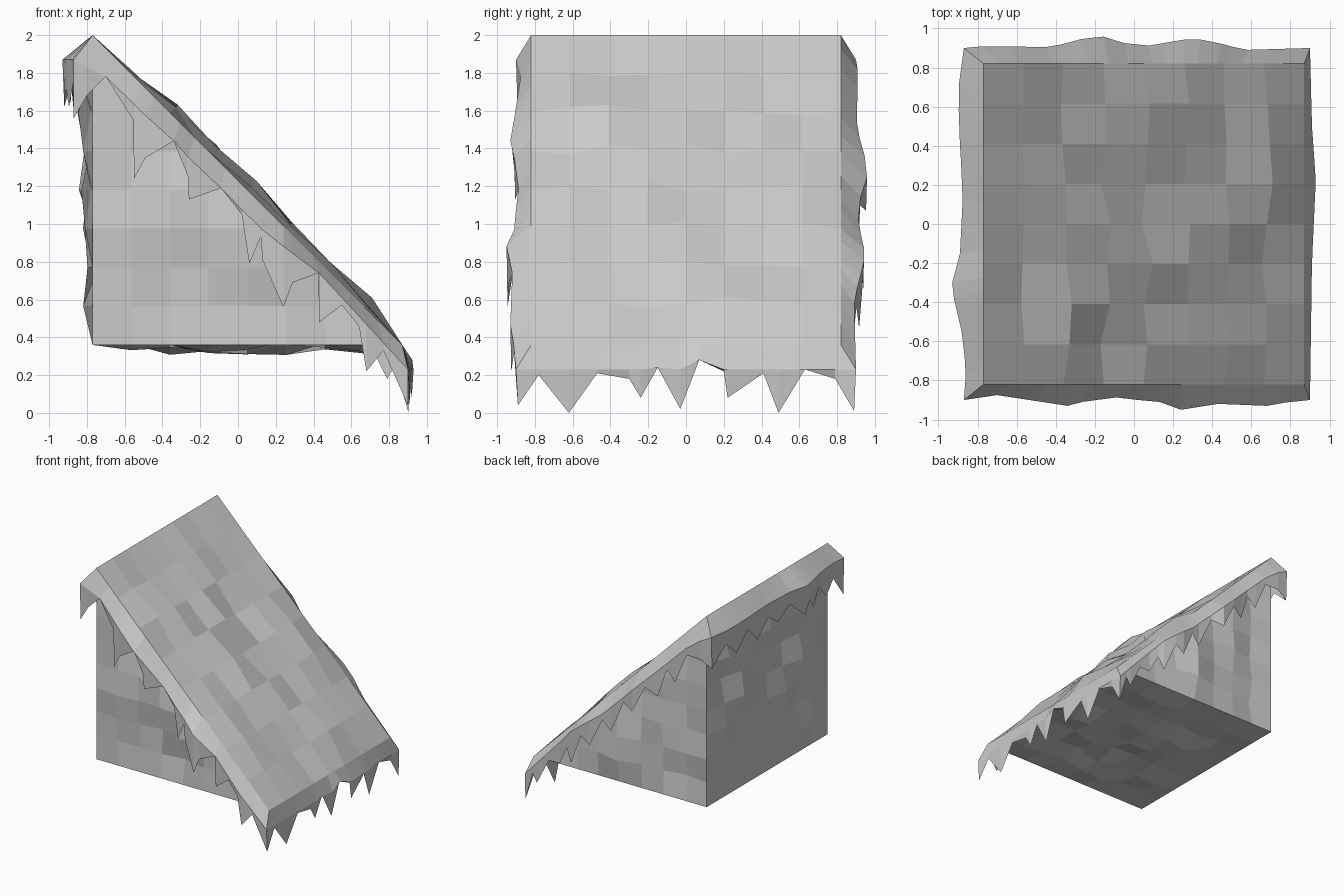
import bpy, bmesh, random
from mathutils import Vector as V

if "Cube" in bpy.data.objects:
    bpy.data.objects.remove(bpy.data.objects["Cube"])

random.seed(11)
N = 8
X0, X1, Y, Z0, Z1 = -0.77, 0.87, 0.82, 0.36, 2.0


def make(name, bm, outward):
    """Finish a panel: weld, face it outward, link it."""
    bmesh.ops.remove_doubles(bm, verts=bm.verts, dist=0.0005)
    bm.normal_update()
    total = sum((f.normal * f.calc_area() for f in bm.faces), V((0, 0, 0)))
    if total.dot(V(outward)) < 0:
        bmesh.ops.reverse_faces(bm, faces=bm.faces)
    me = bpy.data.meshes.new(name)
    bm.to_mesh(me)
    bm.free()
    bpy.context.collection.objects.link(bpy.data.objects.new(name, me))


def panel(name, origin, u, v, outward, low, high, tri=False):
    """Square or triangular grid whose inner points are pushed in and out."""
    bm = bmesh.new()
    o, u, v, n = V(origin), V(u), V(v), V(outward).normalized()
    p = {}
    for i in range(N + 1):
        for j in range(N + 1 - (i if tri else 0)):
            edge = i in (0, N) or j in (0, N) or (tri and i + j == N)
            d = 0 if edge else random.triangular(low, high, 0)
            p[i, j] = bm.verts.new(o + u * i / N + v * j / N + n * d)
    for i in range(N):
        for j in range(N):
            if (i + 1, j + 1) in p:
                bm.faces.new((p[i, j], p[i + 1, j], p[i + 1, j + 1], p[i, j + 1]))
            elif (i + 1, j) in p and (i, j + 1) in p:
                bm.faces.new((p[i, j], p[i + 1, j], p[i, j + 1]))
    make(name, bm, outward)


def skirt(name, a, b, mids, rims, outward):
    """Chamfer strip below edge a-b, then a ragged hanging rim."""
    bm = bmesh.new()
    a, b = V(a), V(b)
    axis = V(mids[-1]) - V(mids[0])
    rows = []
    for m, r in zip(mids, rims):
        t = (V(m) - V(mids[0])).dot(axis) / axis.length_squared
        rows.append([bm.verts.new(q) for q in (a.lerp(b, t), m, r)])
    for s, e in zip(rows, rows[1:]):
        for k in (0, 1):
            bm.faces.new((s[k], e[k], e[k + 1], s[k + 1]))
    make(name, bm, outward)


def curve(points, x):
    """Read a straight-line graph at x."""
    for (xa, ya), (xb, yb) in zip(points, points[1:]):
        if x <= xb:
            return ya + (yb - ya) * (x - xa) / (xb - xa)
    return points[-1][1]


# Rock wedge sides and the sloping top
W, H = X1 - X0, Z1 - Z0
for name, s in (("front_rock", -1), ("back_rock", 1)):
    panel(name, (X0, s * Y, Z0), (W, 0, 0), (0, 0, H), (0, s, 0), -0.05, 0.06, True)
panel("left_rock", (X0, -Y, Z0), (0, 2 * Y, 0), (0, 0, H), (-1, 0, 0), -0.03, 0.09)
panel("bottom_rock", (X0, -Y, Z0), (W, 0, 0), (0, 2 * Y, 0), (0, 0, -1), -0.04, 0.07)
panel("slope_top", (X0, -Y, Z1), (W, 0, -H), (0, 2 * Y, 0), (1, 0, 1), -0.03, 0.07)

# Hanging rims along the two sloping edges: x, z, and how far they bulge
front = [(-.87, 1.56), (-.80, 1.68), (-.70, 1.78), (-.555, 1.55), (-.55, 1.24), (-.49, 1.35),
         (-.34, 1.44), (-.265, 1.25), (-.26, 1.13), (-.09, 1.19), (.02, 1.05), (.06, .79),
         (.12, .93), (.13, .81), (.24, .56), (.29, .69), (.425, .74), (.43, .48),
         (.55, .57), (.64, .46), (.68, .22), (.77, .33), (.90, .04)]
back = [(-.87, 1.60), (-.77, 1.66), (-.64, 1.66), (-.53, 1.40), (-.45, 1.48), (-.37, 1.24),
        (-.27, 1.30), (-.155, 1.07), (-.05, 1.10), (.075, .82), (.15, .90), (.26, .66),
        (.34, .72), (.45, .45), (.50, .56), (.58, .40), (.68, .40), (.79, .18),
        (.83, .25), (.90, .01)]
front_out = [(-.87, .90), (-.7, .875), (-.34, .93), (-.15, .88), (.02, .90), (.13, .91),
             (.24, .95), (.43, .92), (.68, .93), (.9, .89)]
back_out = [(-.87, .91), (-.42, .905), (-.2, .965), (-.1, .95), (0, .90), (.3, .95),
            (.42, .93), (.56, .89), (.9, .90)]
mid_line = [(-.87, 1.0), (-.7, 1.08), (.15, 1.10), (.43, 1.17), (.9, 1.13)]
for name, s, pts, bulge in (("front_drips", -1, front, front_out),
                            ("back_drips", 1, back, back_out)):
    mids, rims = [], []
    for k, (x, z) in enumerate(pts):
        end = k in (0, len(pts) - 1)
        out = 0.90 if end else curve(bulge, x)
        mids.append((x, s * out, max(curve(mid_line, x) - x, z)))
        rims.append((x, s * (0.89 if end else out - 0.005), z))
    skirt(name, (X0, s * Y, Z1), (X1, s * Y, Z0), mids, rims, (0, s, 0))

# Hanging rims along the high left edge and low right edge: y, z
left = [(-.90, 1.56), (-.78, 1.73), (-.68, 1.62), (-.55, 1.75), (-.45, 1.62), (-.38, 1.72),
        (-.30, 1.62), (-.15, 1.76), (0, 1.66), (.12, 1.75), (.28, 1.62), (.42, 1.76),
        (.58, 1.62), (.72, 1.75), (.90, 1.60)]
right = [(-.90, .04), (-.78, .20), (-.62, .0), (-.47, .21), (-.30, .18), (-.24, .08),
         (-.15, .24), (-.03, .02), (.07, .28), (.20, .22), (.22, .08), (.41, .21),
         (.49, .0), (.63, .23), (.79, .18), (.90, .01)]
left_out = [(-.9, .87), (-.8, .86), (-.6, .87), (-.32, .935), (-.15, .89), (.15, .875),
            (.4, .89), (.68, .90), (.9, .87)]
right_out = [(-.9, .90), (-.2, .91), (.23, .93), (.5, .91), (.9, .90)]
for name, s, pts, bulge, mz, top in (
        ("left_drips", -1, left, left_out, 1.87, (X0, Z1)),
        ("right_drips", 1, right, right_out, .23, (X1, Z0))):
    mids, rims = [], []
    for k, (y, z) in enumerate(pts):
        end = k in (0, len(pts) - 1)
        out = curve(bulge, y)
        mids.append((s * out, y, max(mz, z)))
        rims.append((s * (out if end else out - 0.01), y * (0.89 / 0.9 if end else 1), z))
    skirt(name, (top[0], -Y, top[1]), (top[0], Y, top[1]), mids, rims, (s, 0, 0))
